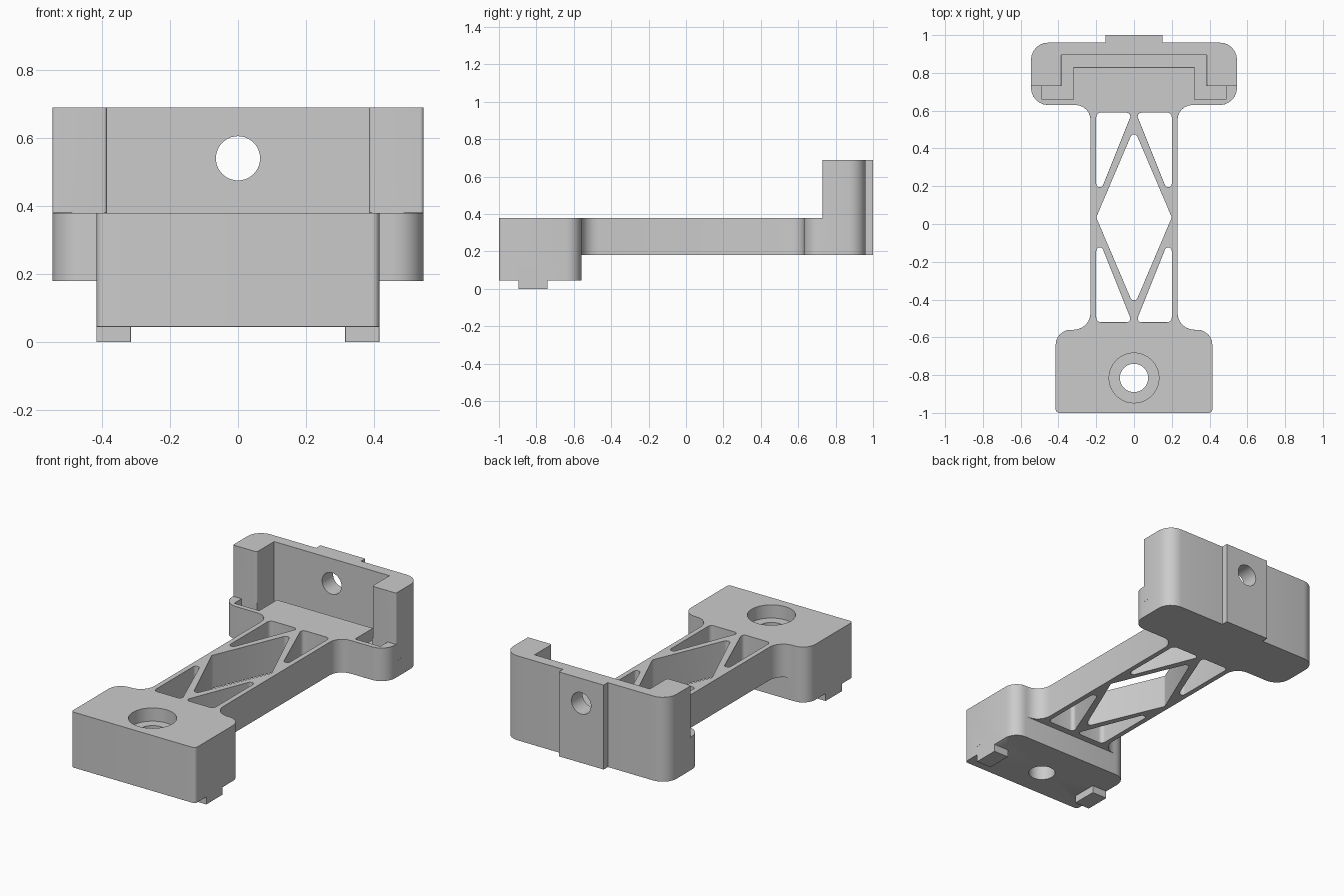
import bpy, bmesh, math
from mathutils import Vector

if "Cube" in bpy.data.objects:
    bpy.data.objects.remove(bpy.data.objects["Cube"])

grey = bpy.data.materials.new("plain_grey")
grey.diffuse_color = (0.6, 0.6, 0.6, 1)
grey.use_nodes = True
grey.node_tree.nodes["Principled BSDF"].inputs["Base Color"].default_value = grey.diffuse_color


def rounded(points, seg=6):
    """Round each (x, y, radius) corner of a closed outline."""
    out, n = [], len(points)
    for i, (x, y, r) in enumerate(points):
        p = Vector((x, y))
        if r == 0:
            out.append(p)
            continue
        a = (Vector(points[i - 1][:2]) - p).normalized()
        b = (Vector(points[(i + 1) % n][:2]) - p).normalized()
        half = a.angle(b) / 2
        c = p + (a + b).normalized() * (r / math.sin(half))
        s = p + a * (r / math.tan(half)) - c
        e = p + b * (r / math.tan(half)) - c
        turn = math.atan2(s.x * e.y - s.y * e.x, s.dot(e))
        for k in range(seg + 1):
            t = turn * k / seg
            out.append(c + Vector((s.x * math.cos(t) - s.y * math.sin(t),
                                   s.x * math.sin(t) + s.y * math.cos(t))))
    return out


def prism(name, points, z0, z1):
    bm = bmesh.new()
    face = bm.faces.new([bm.verts.new((p.x, p.y, z0)) for p in rounded(points)])
    top = bmesh.ops.extrude_face_region(bm, geom=[face])["geom"]
    bmesh.ops.translate(bm, vec=(0, 0, z1 - z0),
                        verts=[g for g in top if isinstance(g, bmesh.types.BMVert)])
    bmesh.ops.recalc_face_normals(bm, faces=bm.faces)
    me = bpy.data.meshes.new(name)
    bm.to_mesh(me)
    bm.free()
    me.materials.append(grey)
    ob = bpy.data.objects.new(name, me)
    bpy.context.collection.objects.link(ob)
    return ob


def box(name, x0, x1, y0, y1, z0, z1):
    return prism(name, [(x0, y0, 0), (x1, y0, 0), (x1, y1, 0), (x0, y1, 0)], z0, z1)


def cylinder(name, r, depth, loc, rot=(0, 0, 0)):
    bpy.ops.mesh.primitive_cylinder_add(vertices=40, radius=r, depth=depth,
                                        location=loc, rotation=rot)
    ob = bpy.context.object
    ob.name = name
    ob.data.materials.append(grey)
    return ob


def sym(half):
    """Mirror the right half of an outline across x = 0."""
    return half + [(-x, y, r) for x, y, r in reversed(half)]


# Flat body: clamp block outline, waisted arm and cradle base
body = prism("bracket", sym([(0.415, -1, 0.02), (0.415, -0.56, 0.08), (0.23, -0.56, 0.09),
                             (0.23, 0.63, 0.08), (0.545, 0.63, 0.09), (0.545, 0.96, 0.09)]),
             0.18, 0.38)
adds, cuts = [], []

# Deep front block
adds.append(prism("front_block", sym([(0.415, -1, 0.02), (0.415, -0.56, 0.08)]), 0.045, 0.28))
# U-shaped rear wall and its back tab
adds.append(prism("rear_wall", sym([(0.385, 0.895, 0), (0.385, 0.73, 0.01),
                                    (0.545, 0.73, 0.01), (0.545, 0.96, 0.09)]), 0.28, 0.69))
adds.append(box("back_tab", -0.15, 0.15, 0.92, 1.0, 0.18, 0.69))

for s in (-1, 1):
    # Feet below the front block
    adds.append(box("foot", *sorted((s * 0.315, s * 0.415)), -0.895, -0.74, 0, 0.1))
    # Side legs of the shallow channel in the cradle floor
    cuts.append(box("channel_end", *sorted((s * 0.32, s * 0.488)), 0.66, 0.73, 0.31, 0.38 + 0.1))
    cuts.append(box("channel_leg", *sorted((s * 0.32, s * 0.385)), 0.70, 0.895, 0.31, 0.48))
    # Corner windows of the truss arm
    for m in (-1, 1):
        pts = [(0.01, 0.555, 0.02), (0.2, 0.555, 0.025), (0.2, 0.16, 0.018), (0.168, 0.16, 0.018)]
        cuts.append(prism("corner_window", [(s * x, 0.035 + m * y, r) for x, y, r in pts], 0.1, 0.5))
cuts.append(box("channel_back", -0.35, 0.35, 0.83, 0.895, 0.31, 0.48))

# Diamond window of the truss arm
cuts.append(prism("diamond_window", [(0, -0.435, 0.02), (0.2, 0.035, 0.02),
                                     (0, 0.505, 0.02), (-0.2, 0.035, 0.02)], 0.1, 0.5))
# Counterbored bolt hole and rear wall hole
holes = [cylinder("bolt_hole", 0.075, 1, (0, -0.815, 0.2)),
         cylinder("counterbore", 0.132, 0.2, (0, -0.815, 0.40)),
         cylinder("wall_hole", 0.065, 0.5, (0, 0.95, 0.54), (math.pi / 2, 0, 0))]


def boolean(tool, op):
    m = body.modifiers.new(tool.name, 'BOOLEAN')
    m.object, m.operation, m.solver = tool, op, 'EXACT'
    tool.hide_render = True


for ob in adds:
    boolean(ob, 'UNION')
for ob in cuts:
    boolean(ob, 'DIFFERENCE')

# Merge flat areas, then break the sharp edges
dec = body.modifiers.new("merge_flats", 'DECIMATE')
dec.decimate_type, dec.angle_limit = 'DISSOLVE', math.radians(1)
bev = body.modifiers.new("edge_break", 'BEVEL')
bev.width, bev.segments = 0.008, 1
bev.limit_method, bev.angle_limit = 'ANGLE', math.radians(40)
for ob in holes:
    boolean(ob, 'DIFFERENCE')

# Bake the part and remove the tools
bpy.ops.object.select_all(action='DESELECT')
bpy.context.view_layer.objects.active = body
body.select_set(True)
for m in list(body.modifiers):
    bpy.ops.object.modifier_apply(modifier=m.name)
for ob in adds + cuts + holes:
    bpy.data.objects.remove(ob)
bpy.ops.object.shade_smooth_by_angle(angle=math.radians(30))
